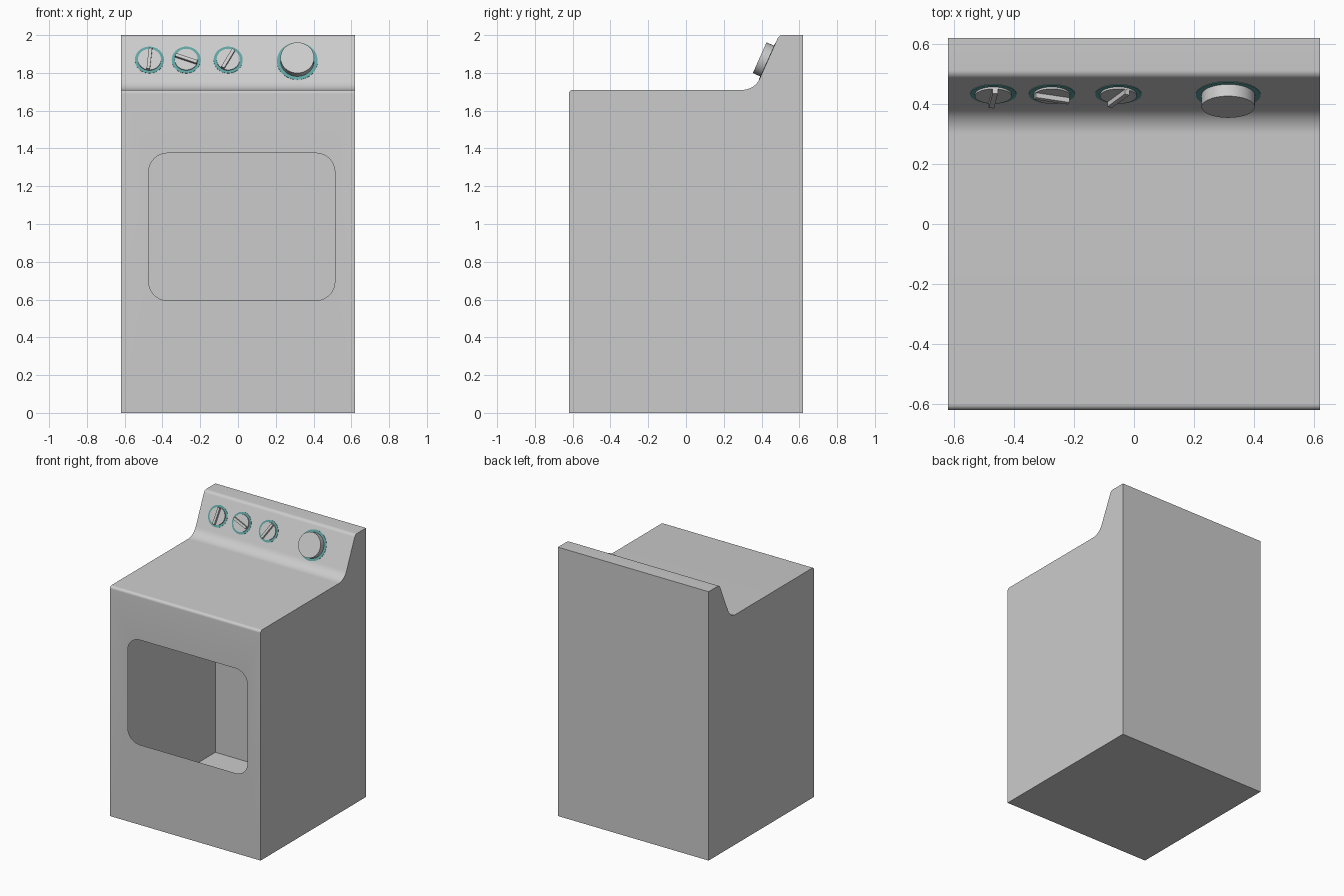
import bpy, bmesh, math
from mathutils import Vector, Matrix

if "Cube" in bpy.data.objects:
    bpy.data.objects.remove(bpy.data.objects["Cube"])

W = 0.62                      # half width and half depth
TILT = math.radians(24)       # control panel lean from vertical


def finish(name, bm, mat=None):
    bmesh.ops.recalc_face_normals(bm, faces=bm.faces[:])
    me = bpy.data.meshes.new(name)
    bm.to_mesh(me)
    bm.free()
    ob = bpy.data.objects.new(name, me)
    bpy.context.collection.objects.link(ob)
    if mat:
        me.materials.append(mat)
    bpy.ops.object.select_all(action='DESELECT')
    ob.select_set(True)
    bpy.context.view_layer.objects.active = ob
    bpy.ops.object.shade_smooth_by_angle(angle=math.radians(30))
    return ob


def rounded(corners, segs=8):
    """Closed 2D outline; each corner is (u, v, tangent length of its fillet)."""
    out, n = [], len(corners)
    for i, (u, v, t) in enumerate(corners):
        p = Vector((u, v))
        if not t:
            out.append(p)
            continue
        d1 = (Vector(corners[i - 1][:2]) - p).normalized()
        d2 = (Vector(corners[(i + 1) % n][:2]) - p).normalized()
        c = p + (d1 + d2).normalized() * t / math.cos(d1.angle(d2) / 2)
        a, b = p + d1 * t - c, p + d2 * t - c
        radius = a.length
        a.normalize()
        b.normalize()
        out += [c + a.slerp(b, k / segs) * radius for k in range(segs + 1)]
    return out


# Cabinet: thin sheet shell swept across x, with an open door hole in front
def panel_y(z):
    return 0.434 + (z - 1.868) * math.tan(TILT)


profile = rounded([(-W, 0, 0), (-W, 1.71, 0.02), (panel_y(1.71), 1.71, 0.065),
                   (panel_y(2), 2, 0.02), (W, 2, 0), (W, 0, 0)])
bm = bmesh.new()
left, right = ([bm.verts.new((x, p.x, p.y)) for p in profile] for x in (-W, W))
bm.faces.new(left)
bm.faces.new(right)
n = len(profile)
for i in range(1, n):         # strip 0 is the front, filled separately
    j = (i + 1) % n
    bm.faces.new((left[i], left[j], right[j], right[i]))

x0, x1, z0, z1, r = -0.473, 0.513, 0.595, 1.375, 0.10
hole = [bm.verts.new((p.x, -W, p.y)) for p in
        rounded([(x0, z0, r), (x1, z0, r), (x1, z1, r), (x0, z1, r)])]
edges = [bm.edges.new((hole[i - 1], hole[i])) for i in range(len(hole))]
for a, b in ((left[0], left[1]), (left[1], right[1]), (right[1], right[0]), (right[0], left[0])):
    edges.append(bm.edges.get((a, b)) or bm.edges.new((a, b)))
bmesh.ops.triangle_fill(bm, edges=edges, use_beauty=True, normal=(0, -1, 0))
finish("cabinet", bm)

# Controls on the tilted panel
teal = bpy.data.materials.new("teal")
teal.diffuse_color = (0.12, 0.37, 0.36, 1)
teal.use_nodes = True
teal.node_tree.nodes["Principled BSDF"].inputs["Base Color"].default_value = teal.diffuse_color


def panel_frame(x, z):
    s, c = math.sin(TILT), math.cos(TILT)
    return Matrix(((1, 0, 0, x), (0, s, -c, panel_y(z)), (0, c, s, z), (0, 0, 0, 1)))


def add_disc(bm, frame, radius, height):
    bmesh.ops.create_cone(bm, cap_ends=True, segments=40, radius1=radius, radius2=radius,
                          depth=height, matrix=frame @ Matrix.Translation((0, 0, height / 2)))


def control(name, x, z, ring_r, knob_r, height, grip=None):
    frame = panel_frame(x, z)
    bm = bmesh.new()
    add_disc(bm, frame, ring_r, 0.002)
    finish(name + "_ring", bm, teal)
    bm = bmesh.new()
    add_disc(bm, frame, knob_r, height)
    if grip is not None:      # raised finger bar
        bmesh.ops.create_cube(bm, size=1, matrix=frame @ Matrix.Rotation(math.radians(grip), 4, 'Z')
                              @ Matrix.Translation((0, 0, 0.014)) @ Matrix.Diagonal((0.12, 0.018, 0.024, 1)))
    finish(name, bm)


for i, (x, angle) in enumerate(((-0.469, 84), (-0.274, -20), (-0.052, 61))):
    control(f"knob_{i + 1}", x, 1.868, 0.077, 0.061, 0.009, angle)
control("timer_dial", 0.314, 1.862, 0.108, 0.089, 0.045)
